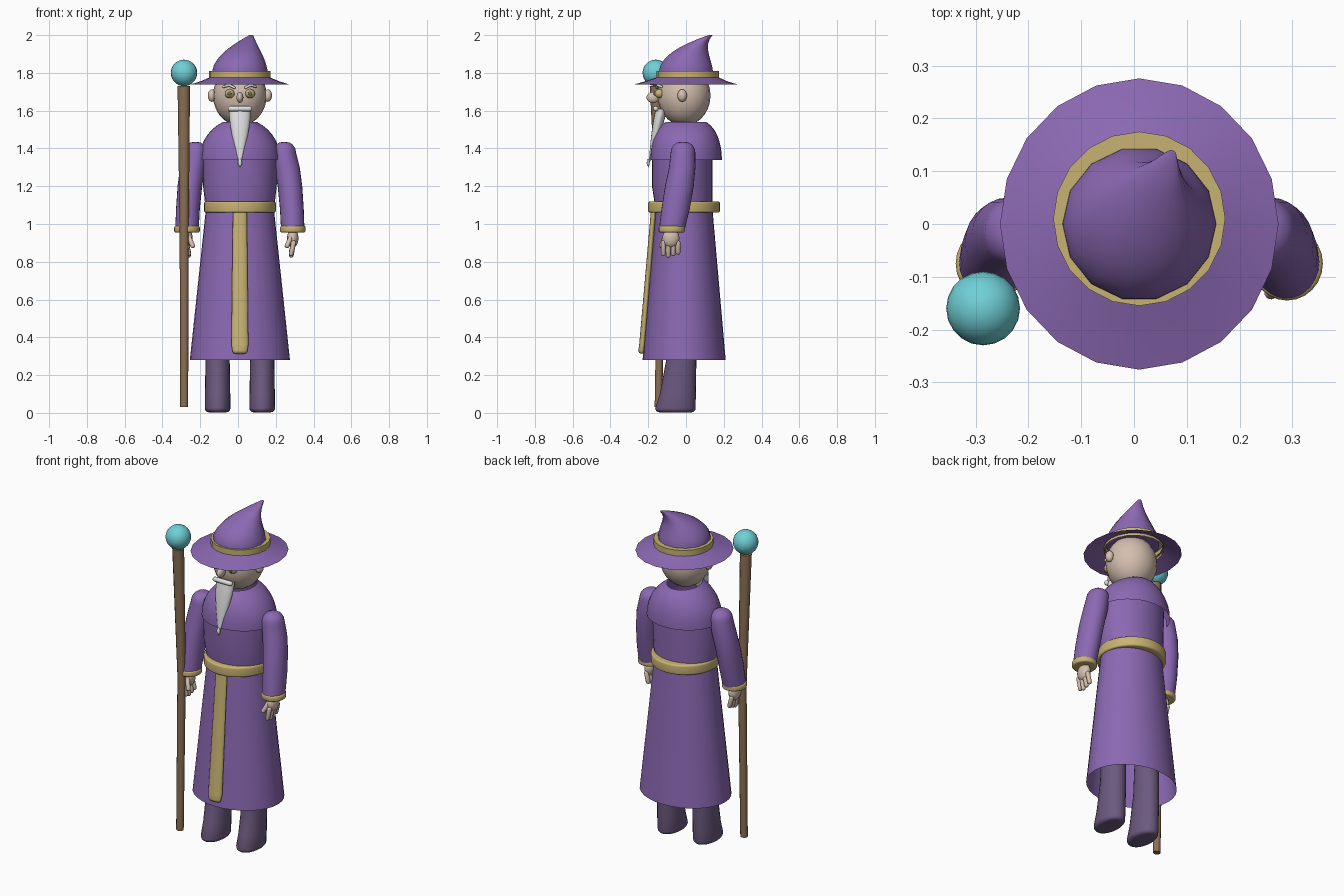
import bpy, bmesh, math
from mathutils import Vector, Matrix

default_cube = bpy.data.objects.get("Cube")
if default_cube:
    bpy.data.objects.remove(default_cube)

MIDDLE = 0.01  # x of the figure's mirror plane


def material(name, *colour):
    mat = bpy.data.materials.new(name)
    mat.use_nodes = True
    mat.diffuse_color = (*colour, 1)
    shader = next(node for node in mat.node_tree.nodes if node.type == 'BSDF_PRINCIPLED')
    shader.inputs["Base Color"].default_value = (*colour, 1)
    return mat


purple = material("robe purple", .26, .14, .45)
gold = material("pale gold", .58, .45, .17)
teal = material("orb teal", .16, .63, .68)
skin = material("skin", .66, .52, .43)
wood = material("staff brown", .26, .16, .09)
dark_purple = material("boot dark purple", .15, .1, .21)
white = material("beard white", .75, .75, .75)
grey = material("pupil grey", .15, .15, .14)


def finish(name, bm, mat, sharp_angle=50):
    bmesh.ops.recalc_face_normals(bm, faces=bm.faces[:])
    mesh = bpy.data.meshes.new(name)
    bm.to_mesh(mesh)
    bm.free()
    mesh.materials.append(mat)
    mesh.shade_smooth()
    mesh.set_sharp_from_angle(angle=math.radians(sharp_angle))
    bpy.context.collection.objects.link(bpy.data.objects.new(name, mesh))


def rounding(ring, size, direction):
    """Rings that close an end of a loft with a quarter-round edge."""
    x, y, z, rx, ry = ring
    rings = []
    for step in range(1, 5):
        angle = step * math.pi / 8
        inset = size * (1 - math.cos(angle))
        rings.append((x, y, z + direction * size * math.sin(angle), rx - inset, ry - inset))
    return rings


def loft(name, rings, mat, sides=24, caps=True, round_bottom=0, round_top=0):
    """Skin over level elliptical rings (x, y, z, x radius, y radius), listed upward."""
    rings = list(rings)
    if round_top:
        rings += rounding(rings[-1], round_top, 1)
    if round_bottom:
        rings = rounding(rings[0], round_bottom, -1)[::-1] + rings
    bm = bmesh.new()
    loops = []
    for x, y, z, rx, ry in rings:
        turns = [math.tau * i / sides for i in range(sides)]
        loops.append([bm.verts.new((x + rx * math.cos(a), y + ry * math.sin(a), z)) for a in turns])
    for low, high in zip(loops, loops[1:]):
        for i in range(sides):
            bm.faces.new((low[i - 1], low[i], high[i], high[i - 1]))
    if caps:
        bm.faces.new(loops[0][::-1])
        bm.faces.new(loops[-1])
    finish(name, bm, mat)


def ball(name, centre, radii, mat):
    bm = bmesh.new()
    place = Matrix.Translation(centre) @ Matrix.Diagonal((*radii, 1))
    bmesh.ops.create_uvsphere(bm, u_segments=20, v_segments=14, radius=1, matrix=place)
    finish(name, bm, mat)


def capsule(name, start, end, radius, mat):
    """Rounded rod between two points."""
    start, end = Vector(start), Vector(end)
    along = end - start
    bm = bmesh.new()
    bmesh.ops.create_uvsphere(bm, u_segments=12, v_segments=9, radius=radius)
    for vert in bm.verts:
        vert.co.z += math.copysign(along.length / 2, vert.co.z)
    turn = along.to_track_quat('Z', 'Y').to_matrix().to_4x4()
    bm.transform(Matrix.Translation((start + end) / 2) @ turn)
    finish(name, bm, mat)


def steps(count):
    return [i / count for i in range(count + 1)]


# Robe: open skirt and upper body
loft("robe_skirt", [(MIDDLE, -.01, .28, .265, .22), (MIDDLE, -.01, 1.08, .18, .15)],
     purple, sides=32, caps=False)
loft("robe_body", [(MIDDLE, -.01, 1.07, .18, .15), (MIDDLE, -.02, 1.2, .195, .16),
                   (MIDDLE, -.02, 1.4, .2, .16)], purple, sides=32)


# Shoulder cape: an open dome that narrows to the collar
def cape_ring(t):
    rise = t * math.radians(65)
    spread = math.cos(rise)
    return (MIDDLE, 0, 1.34 + .22 * math.sin(rise), .215 * spread, .19 * spread ** .65)


loft("shoulder_cape", map(cape_ring, steps(7)), purple, sides=32, caps=False)

# Belt and its hanging end
loft("belt", [(MIDDLE, -.01, z, .19, .19) for z in (1.07, 1.11)],
     gold, sides=32, round_bottom=.01, round_top=.01)
loft("belt_tail", [(MIDDLE, -.235, .33, .04, .018), (MIDDLE, -.23, .36, .045, .018),
                   (MIDDLE, -.17, 1.08, .037, .015)], gold, round_bottom=.017)

# Head and face
ball("head", (MIDDLE, -.01, 1.68), (.142, .14, .16), skin)
ball("nose", (MIDDLE, -.175, 1.67), (.018, .034, .029), skin)
capsule("moustache", (MIDDLE - .05, -.16, 1.61), (MIDDLE + .05, -.16, 1.61), .014, white)


# Beard: widens from a thin tip up to the mouth
def beard_ring(t):
    width = math.sin(t * math.pi / 2) ** 1.2 + .03
    return (MIDDLE, -.2 + .07 * t, 1.3 + .31 * t, .056 * width, .03 * width)


loft("beard", map(beard_ring, steps(10)), white, sides=16)
ball("beard_tip", (MIDDLE, -.2, 1.325), (.011, .008, .02), white)

# Hat brim and band
loft("hat_brim", [(MIDDLE, 0, 1.738, .264, .276), (MIDDLE, 0, 1.755, .21, .22),
                  (MIDDLE, .01, 1.778, .155, .16)], purple, sides=20, caps=False)
loft("hat_band", [(MIDDLE, .01, 1.76, .163, .165), (MIDDLE, .01, 1.81, .163, .165),
                  (MIDDLE, .01, 1.81, .13, .13)], gold, sides=20, caps=False)


# Hat crown: narrows upward while its tip bends back and to the left
def crown_ring(t):
    radius = .147 * math.cos(1.5 * t)
    return (MIDDLE + .06 * t ** 2.5, .13 * t ** 3, 1.795 + .205 * t, radius, radius)


loft("hat_crown", map(crown_ring, steps(9)), purple, sides=14)

# Paired parts, mirrored about the middle
for side, word in ((1, "left"), (-1, "right")):
    def at(out, *rest):
        return (MIDDLE + side * out, *rest)

    ball(f"{word}_ear", at(.148, -.02, 1.68), (.022, .025, .033), skin)
    ball(f"{word}_eye", at(.054, -.14, 1.69), (.026, .026, .024), gold)
    ball(f"{word}_pupil", at(.054, -.164, 1.69), (.011, .008, .011), grey)
    brow_peak = at(.056, -.15, 1.735)
    capsule(f"{word}_brow_inner", at(.03, -.155, 1.722), brow_peak, .007, white)
    capsule(f"{word}_brow_outer", brow_peak, at(.085, -.13, 1.727), .007, white)

    # Arm
    loft(f"{word}_sleeve", [at(.28, -.075, .97, .062, .068), at(.275, -.055, 1.08, .063, .075),
                            at(.265, -.035, 1.2, .065, .076), at(.25, -.02, 1.3, .067, .07),
                            at(.235, -.016, 1.38, .062, .065)], purple, round_top=.055)
    loft(f"{word}_cuff", [at(.28, -.075, z, .068, .07) for z in (.965, .98)],
         gold, round_bottom=.01, round_top=.01)

    # Hand
    ball(f"{word}_palm", at(.28, -.08, .925), (.03, .045, .05), skin)
    for i, finger in enumerate(("index", "middle", "ring", "little")):
        y = -.12 + i * .026
        capsule(f"{word}_{finger}_finger", at(.284, y, .9), at(.272, y, .835 + .008 * abs(i - 1)),
                .013, skin)
    capsule(f"{word}_thumb", at(.27, -.11, .93), at(.25, -.13, .885), .013, skin)

    # Leg, with the toe reaching forward
    loft(f"{word}_boot", [at(.118, -.056, .025, .068, .107), at(.118, -.043, .1, .067, .095),
                          at(.118, -.025, .28, .064, .08), at(.118, -.02, .5, .064, .07)],
         dark_purple, round_bottom=.022)

# Staff with orb, passing through the right hand
loft("staff", [(-.285, -.146, .03, .021, .02), (-.285, -.13, .95, .024, .021),
               (-.287, -.16, 1.73, .033, .032)], wood, sides=12)
ball("staff_orb", (-.286, -.16, 1.8), (.07, .07, .07), teal)
